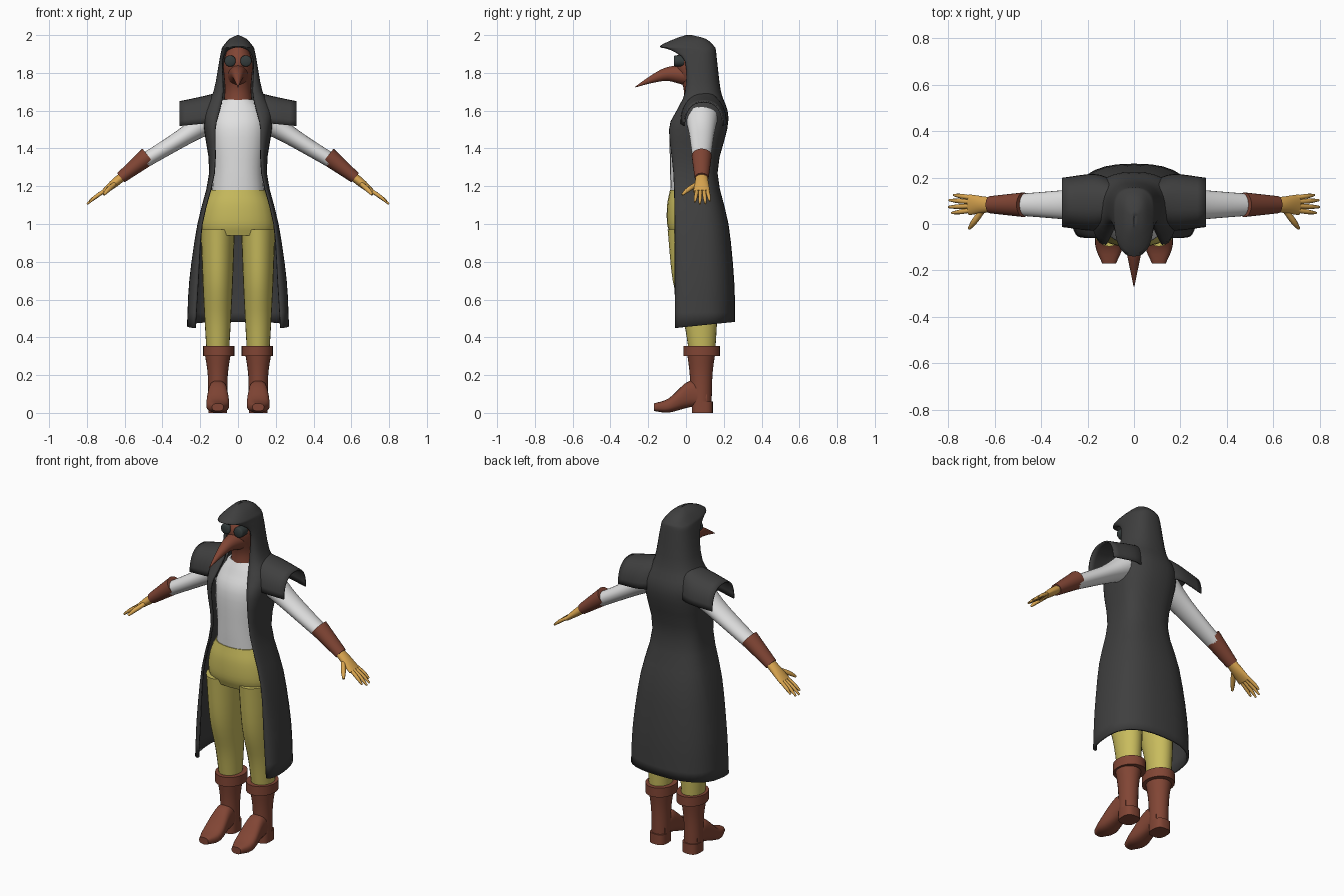
import bpy, bmesh, math
from mathutils import Vector

cube = bpy.data.objects.get("Cube")
if cube:
    bpy.data.objects.remove(cube, do_unlink=True)

X, Y, Z = Vector((1, 0, 0)), Vector((0, 1, 0)), Vector((0, 0, 1))
FLAT, UPRIGHT = (X, Y), (X, Z)   # fixed ring planes
LEG_X, ARM_Y = .107, .083


def material(name, *rgb):
    m = bpy.data.materials.new(name)
    m.use_nodes = True
    m.diffuse_color = (*rgb, 1)
    m.node_tree.nodes["Principled BSDF"].inputs["Base Color"].default_value = (*rgb, 1)
    return m


charcoal = material("charcoal cloth", .05, .05, .05)
white = material("white linen", .75, .75, .75)
yellow = material("mustard cloth", .58, .5, .11)
leather = material("brown leather", .22, .06, .035)
tan = material("tan glove", .7, .38, .08)
glass = material("dark glass", .035, .045, .045)


def power(v, p):
    return math.copysign(abs(v) ** p, v)


def smooth(keys, steps=4):
    """Spline through a few key sections."""
    k = [Vector(q) for q in keys]
    k = [k[0] * 2 - k[1]] + k + [k[-1] * 2 - k[-2]]
    out = []
    for a, b, c, d in zip(k, k[1:], k[2:], k[3:]):
        for s in range(steps):
            t = s / steps
            out.append(b + (c - a) * (t / 2) + (a * 2 - b * 5 + c * 4 - d) * (t * t / 2)
                       + (b * 3 - a - c * 3 + d) * (t ** 3 / 2))
    return out + [k[-2]]


def finish(name, bm, mat, mirror, thick=0):
    me = bpy.data.meshes.new(name)
    bm.to_mesh(me)
    bm.free()
    ob = bpy.data.objects.new(name, me)
    bpy.context.collection.objects.link(ob)
    me.materials.append(mat)
    bpy.ops.object.select_all(action='DESELECT')
    ob.select_set(True)
    bpy.context.view_layer.objects.active = ob
    bpy.ops.object.shade_smooth_by_angle(angle=math.radians(50))
    if mirror:
        ob.modifiers.new("Mirror", 'MIRROR')
    if thick:
        mod = ob.modifiers.new("Thickness", 'SOLIDIFY')
        mod.thickness = thick
        mod.offset = -1


def tube(name, mat, keys, frame=None, n=24, p=1, mirror=True):
    """Capped loft through (x, y, z, radius a, radius b)."""
    bm = bmesh.new()
    path = smooth(keys)
    pts = [Vector(q[:3]) for q in path]
    rings = []
    for i, q in enumerate(path):
        t = (pts[min(i + 1, len(pts) - 1)] - pts[max(i - 1, 0)]).normalized()
        u = frame[0] if frame else t.cross(Z).normalized()
        v = frame[1] if frame else u.cross(t)
        ring = []
        for k in range(n):
            a = math.tau * k / n
            ring.append(bm.verts.new(pts[i] + u * q[3] * power(math.cos(a), p)
                                     + v * q[4] * power(math.sin(a), p)))
        rings.append(ring)
    for a, b in zip(rings, rings[1:]):
        for k in range(n):
            bm.faces.new((a[k], a[(k + 1) % n], b[(k + 1) % n], b[k]))
    bm.faces.new(rings[0])
    bm.faces.new(rings[-1])
    bmesh.ops.recalc_face_normals(bm, faces=bm.faces)
    finish(name, bm, mat, mirror)


def stack(name, mat, x, keys, p=1):
    """Upright loft through (z, y, half width, half depth)."""
    tube(name, mat, [(x, y, z, a, b) for z, y, a, b in keys], FLAT, p=p, mirror=x > 0)


def limb(name, mat, keys):
    """Arm piece through (x, z, half depth, half height)."""
    tube(name, mat, [(x, ARM_Y, z, a, b) for x, z, a, b in keys])


def sheet(name, mat, rows, thick):
    """Open mirrored cloth through rows of points."""
    bm = bmesh.new()
    g = [[bm.verts.new(c) for c in row] for row in rows]
    for a, b in zip(g, g[1:]):
        for j in range(len(a) - 1):
            bm.faces.new((a[j], b[j], b[j + 1], a[j + 1]))
    finish(name, bm, mat, True, thick)


# Boots
stack("boot_shafts", leather, LEG_X, [(.03, .08, .05, .055), (.2, .08, .053, .06),
                                      (.32, .08, .07, .075)])
stack("boot_cuffs", leather, LEG_X - .005, [(.3, .083, .083, .097), (.355, .083, .083, .097)])
stack("boot_heels", leather, LEG_X, [(0, .087, .05, .055), (.06, .087, .05, .055)], p=.7)
foot = [(.11, .08, .045, .045), (.02, .1, .05, .07), (-.09, .04, .06, .038), (-.17, .03, .03, .02)]
tube("boot_feet", leather, [(LEG_X, y, z, a, b) for y, z, a, b in foot], UPRIGHT, p=.75)

# Trousers
stack("trouser_legs", yellow, LEG_X, [(.33, .085, .06, .07), (.5, .075, .07, .09),
                                      (.7, .05, .08, .12), (.97, .04, .09, .137)])
stack("trouser_hips", yellow, 0, [(.94, .04, .185, .12), (1, .04, .195, .14),
                                  (1.1, .04, .18, .14), (1.18, .035, .145, .12)], p=.9)

# Shirt body and sleeves
stack("shirt", white, 0, [(1.15, .035, .14, .115), (1.3, .035, .133, .12), (1.5, .055, .155, .137),
                          (1.6, .07, .135, .11), (1.66, .075, .085, .085)], p=.9)
limb("shirt_sleeves", white, [(.14, 1.56, .085, .075), (.25, 1.485, .068, .052),
                              (.37, 1.41, .057, .043), (.52, 1.32, .045, .038)])
limb("forearm_cuffs", leather, [(.475, 1.36, .053, .05), (.62, 1.245, .037, .031)])

# Gloves: palm, fanned fingers and thumb
limb("palms", tan, [(.6, 1.26, .03, .022), (.65, 1.22, .036, .023), (.71, 1.17, .045, .014)])


def finger(name, base, tip, r):
    a, b = Vector(base), Vector(tip)
    m = a.lerp(b, .6) + Z * .004
    tube(name, tan, [(*a, r, r), (*m, r, r), (*b, r / 2, r / 2)], n=8)


for i, name in enumerate(["little", "ring", "middle", "index"]):
    spread = .5 - .3 * i
    reach = .1 - .05 * spread ** 2
    dx, dy = reach * math.cos(spread), reach * math.sin(spread)
    y = ARM_Y + .06 * spread
    finger(name + "_fingers", (.7, y, 1.18), (.7 + dx, ARM_Y + dy, 1.18 - .75 * dx), .01)
finger("thumbs", (.655, .055, 1.21), (.71, -.02, 1.155), .013)

# Mask with beak and goggles
stack("mask", leather, 0, [(1.62, .065, .078, .08), (1.72, .065, .07, .078),
                           (1.85, .04, .078, .097), (1.94, .055, .05, .07)])
beak = [(0, 1.79, .056), (-.1, 1.793, .036), (-.19, 1.762, .018), (-.268, 1.725, .002)]
tube("beak", leather, [(0, y, z, r, r) for y, z, r in beak], mirror=False)
goggles = [(-.01, .03), (-.055, .03), (-.064, .023)]
tube("goggles", glass, [(.042, y, 1.863, r, r) for y, r in goggles], UPRIGHT)

# Hooded open coat: height, half width, back, front, half opening
profile = [(.45, .27, .26, .058, .225), (.7, .258, .255, .06, .21), (1, .215, .225, .06, .19),
           (1.27, .153, .167, .067, .125), (1.5, .18, .218, .09, .12), (1.6, .182, .22, .05, .098),
           (1.7, .13, .185, .005, .078), (1.86, .1, .165, .005, .082), (1.92, .088, .158, .08, .05),
           (1.94, .08, .15, .14, 0), (1.98, .045, .105, .06, 0), (2, .003, .03, 0, 0)]
STEPS = 8
rows = []
for i, (z, w, back, front, gap) in enumerate(smooth(profile, 3)):
    c = min(.06, (back - front) / 2 + .02)
    gap = max(gap, 0)
    row = []
    for j in range(2 * STEPS + 1):
        a = math.pi / 2 * j / STEPS
        s, k = power(math.sin(a), .8), power(math.cos(a), .8)
        if j <= STEPS:
            x, y = w * s, c + (back - c) * k
        else:
            x, y = gap + (w - gap) * s, c + (c + front) * k
        if j == 0 or (j == 2 * STEPS and gap == 0):
            x = 0
        lift = .1 * (y + front) if i == 0 else 0   # hem rises to the back
        row.append((x, y, z + lift))
    rows.append(row)
sheet("hooded_coat", charcoal, rows, .012)

# Shoulder caps: arches open below, through (x, top, half depth)
rows = []
for x, top, depth in smooth([(.085, 1.705, .095), (.17, 1.68, .122), (.31, 1.65, .106)]):
    bottom = 1.55 - .1 * x
    rows.append([(x, .093 - depth * power(math.cos(a), .8),
                  bottom + (top - bottom) * power(math.sin(a), .9))
                 for a in (math.pi * j / 16 for j in range(17))])
sheet("shoulder_caps", charcoal, rows, .008)
